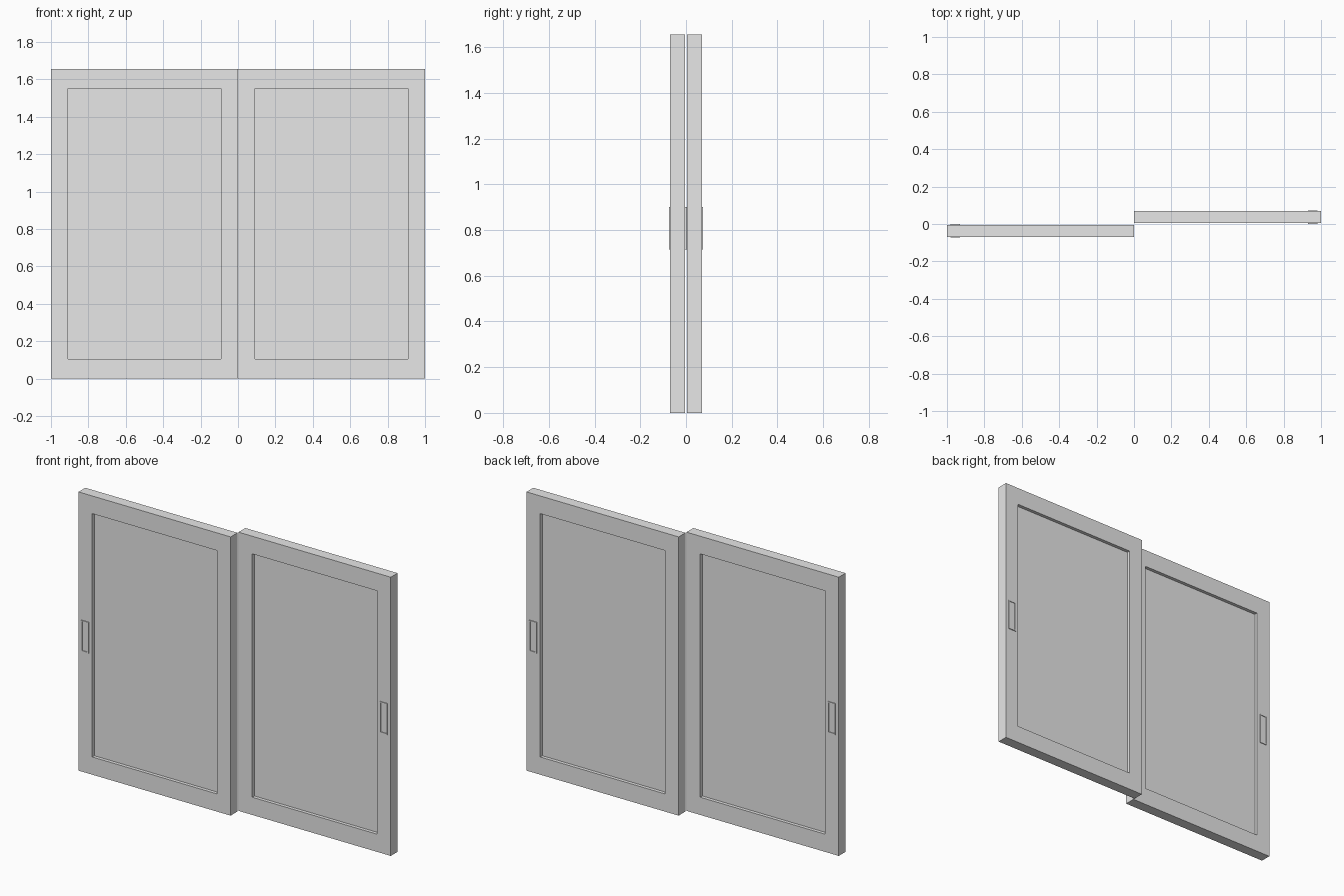
import bpy
import bmesh

old = bpy.data.objects.get("Cube")
if old:
    bpy.data.objects.remove(old, do_unlink=True)

HEIGHT = 1.655
Y_MID = 0.037      # middle plane of each leaf
THICK = 0.064
RECESS = 0.02      # depth of the sunk panel on each face
BORDER_X, BORDER_Z = 0.09, 0.105

grey = bpy.data.materials.new("light_grey")
grey.use_nodes = True
colour = (0.8, 0.8, 0.8, 1)
grey.diffuse_color = colour
grey.node_tree.nodes["Principled BSDF"].inputs["Base Color"].default_value = colour


def framed_block(name, x0, x1, z0, z1, y, thick, rim_x, rim_z, recess):
    """Slab whose front and back faces have a sunk rectangle inside a rim."""
    bm = bmesh.new()
    bmesh.ops.create_cube(bm, size=1)
    for v in bm.verts:
        v.co.x = x1 if v.co.x > 0 else x0
        v.co.z = z1 if v.co.z > 0 else z0
        v.co.y = y + thick * v.co.y
    bm.normal_update()
    for face in [f for f in bm.faces if abs(f.normal.y) > 0.9]:
        inward = -face.normal.y
        # ring around the sunk area, then a second ring for its walls
        bmesh.ops.inset_region(bm, faces=[face], thickness=0.004)
        for v in face.verts:
            v.co.x = x0 + rim_x if v.co.x < (x0 + x1) / 2 else x1 - rim_x
            v.co.z = z0 + rim_z if v.co.z < (z0 + z1) / 2 else z1 - rim_z
        floor = bmesh.ops.extrude_face_region(bm, geom=[face])["geom"]
        for v in [g for g in floor if isinstance(g, bmesh.types.BMVert)]:
            v.co.y += inward * recess
        if face.is_valid:
            bmesh.ops.delete(bm, geom=[face], context='FACES_ONLY')
    bmesh.ops.recalc_face_normals(bm, faces=bm.faces)
    mesh = bpy.data.meshes.new(name)
    bm.to_mesh(mesh)
    bm.free()
    mesh.materials.append(grey)
    obj = bpy.data.objects.new(name, mesh)
    bpy.context.collection.objects.link(obj)
    return obj


# Two sliding leaves, offset in depth, each with a shallow pull at its outer edge
for side, s in (("right", -1), ("left", 1)):
    lo, hi = sorted((0, s))
    framed_block(side + "_door_leaf", lo, hi, 0, HEIGHT, s * Y_MID, THICK,
                 BORDER_X, BORDER_Z, RECESS)
    lo, hi = sorted((s * 0.93, s * 0.98))
    framed_block(side + "_finger_pull", lo, hi, 0.715, 0.9, s * Y_MID, THICK + 0.009,
                 0.006, 0.006, 0.004)
